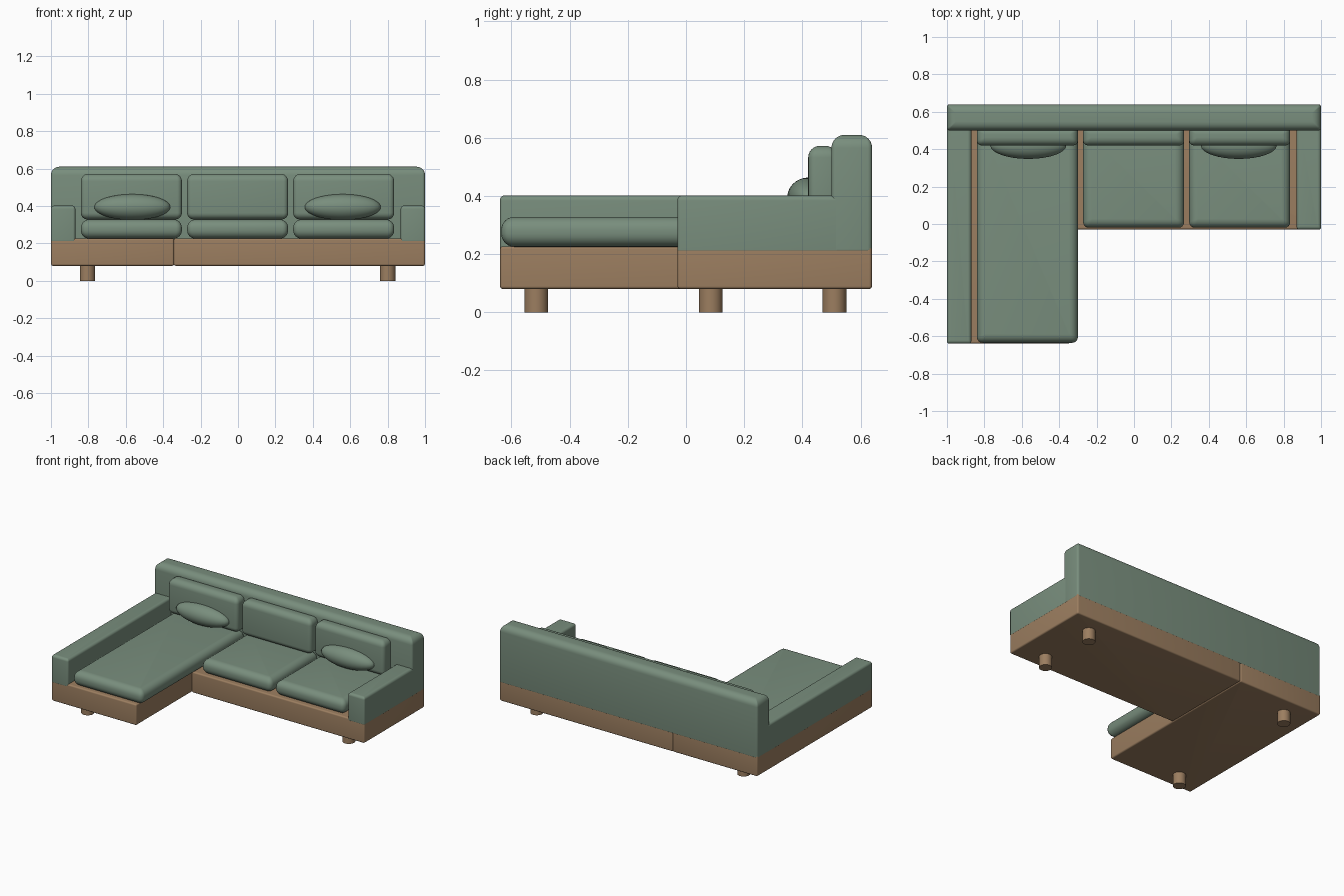
import bpy, bmesh, math

if "Cube" in bpy.data.objects:
    bpy.data.objects.remove(bpy.data.objects["Cube"])


def make_material(name, rgb):
    m = bpy.data.materials.new(name)
    m.diffuse_color = (*rgb, 1)
    m.use_nodes = True
    m.node_tree.nodes["Principled BSDF"].inputs["Base Color"].default_value = m.diffuse_color
    return m


FABRIC = make_material("sage fabric", (0.190, 0.270, 0.205))
WOOD = make_material("brown wood", (0.332, 0.209, 0.117))


def finish(bm, name, mat):
    bmesh.ops.recalc_face_normals(bm, faces=bm.faces)
    mesh = bpy.data.meshes.new(name)
    bm.to_mesh(mesh)
    bm.free()
    mesh.materials.append(mat)
    ob = bpy.data.objects.new(name, mesh)
    bpy.context.collection.objects.link(ob)
    bpy.context.view_layer.objects.active = ob
    ob.select_set(True)
    bpy.ops.object.shade_smooth_by_angle(angle=math.radians(35))
    ob.select_set(False)
    return ob


def ring(bm, x, y, inset, radius, z, n=4):
    """Rounded rectangle of vertices at height z."""
    x0, x1, y0, y1 = x[0] + inset, x[1] - inset, y[0] + inset, y[1] - inset
    corners = [(x1 - radius, y1 - radius), (x0 + radius, y1 - radius),
               (x0 + radius, y0 + radius), (x1 - radius, y0 + radius)]
    verts = []
    for q, (cx, cy) in enumerate(corners):
        for i in range(n + 1):
            a = math.pi / 2 * (q + i / n)
            verts.append(bm.verts.new((cx + radius * math.cos(a),
                                       cy + radius * math.sin(a), z)))
    return verts


def soft_box(name, x, y, z, mat, side, top, bottom, steps=6):
    """Box with separate roundings for upright, top and bottom edges."""
    bm = bmesh.new()
    levels = []
    for i in range(steps + 1):
        a = math.pi / 2 * i / steps
        levels.append((bottom * (1 - math.sin(a)), z[0] + bottom * (1 - math.cos(a))))
    for i in range(steps + 1):
        a = math.pi / 2 * i / steps
        levels.append((top * (1 - math.cos(a)), z[1] - top * (1 - math.sin(a))))
    rings = [ring(bm, x, y, d, max(side - d * 0.6, 0.004), h) for d, h in levels]
    for low, high in zip(rings, rings[1:]):
        for i in range(len(low)):
            j = (i + 1) % len(low)
            bm.faces.new((low[i], low[j], high[j], high[i]))
    bm.faces.new(rings[0][::-1])
    bm.faces.new(rings[-1])
    return finish(bm, name, mat)


# Wooden bases
soft_box("chaise_base", (-0.999, -0.342), (-0.639, 0.639), (0.08, 0.227), WOOD, 0.01, 0.01, 0.01)
soft_box("sofa_base", (-0.342, 0.999), (-0.029, 0.639), (0.08, 0.227), WOOD, 0.01, 0.01, 0.01)

# Backrest and arms
soft_box("backrest", (-1, 1), (0.50, 0.64), (0.21, 0.61), FABRIC, 0.015, 0.045, 0.006)
soft_box("left_arm", (-1, -0.87), (-0.64, 0.53), (0.21, 0.402), FABRIC, 0.012, 0.018, 0.005)
soft_box("right_arm", (0.87, 1), (-0.03, 0.53), (0.21, 0.402), FABRIC, 0.012, 0.018, 0.005)

# Seat and back cushions
for side, x, front in (("left", (-0.84, -0.30), -0.635),
                       ("middle", (-0.272, 0.268), -0.02),
                       ("right", (0.295, 0.835), -0.02)):
    soft_box(side + "_seat_cushion", x, (front, 0.51), (0.225, 0.328), FABRIC, 0.03, 0.045, 0.045)
    soft_box(side + "_back_cushion", x, (0.42, 0.52), (0.328, 0.572), FABRIC, 0.025, 0.04, 0.035)

# Oval throw pillows
for side, px in (("left", -0.565), ("right", 0.56)):
    bm = bmesh.new()
    bmesh.ops.create_uvsphere(bm, u_segments=32, v_segments=20, radius=1)
    bmesh.ops.scale(bm, vec=(0.203, 0.072, 0.069), verts=bm.verts)
    bmesh.ops.translate(bm, vec=(px, 0.42, 0.394), verts=bm.verts)
    finish(bm, side + "_pillow", FABRIC)

# Round legs
for name, lx, ly in (("front_left_leg", -0.805, -0.515), ("back_left_leg", -0.805, 0.51),
                     ("front_right_leg", 0.8, 0.085), ("back_right_leg", 0.8, 0.51)):
    bm = bmesh.new()
    bmesh.ops.create_cone(bm, cap_ends=True, segments=32, radius1=0.041, radius2=0.041, depth=0.10)
    bmesh.ops.translate(bm, vec=(lx, ly, 0.05), verts=bm.verts)
    finish(bm, name, WOOD)
